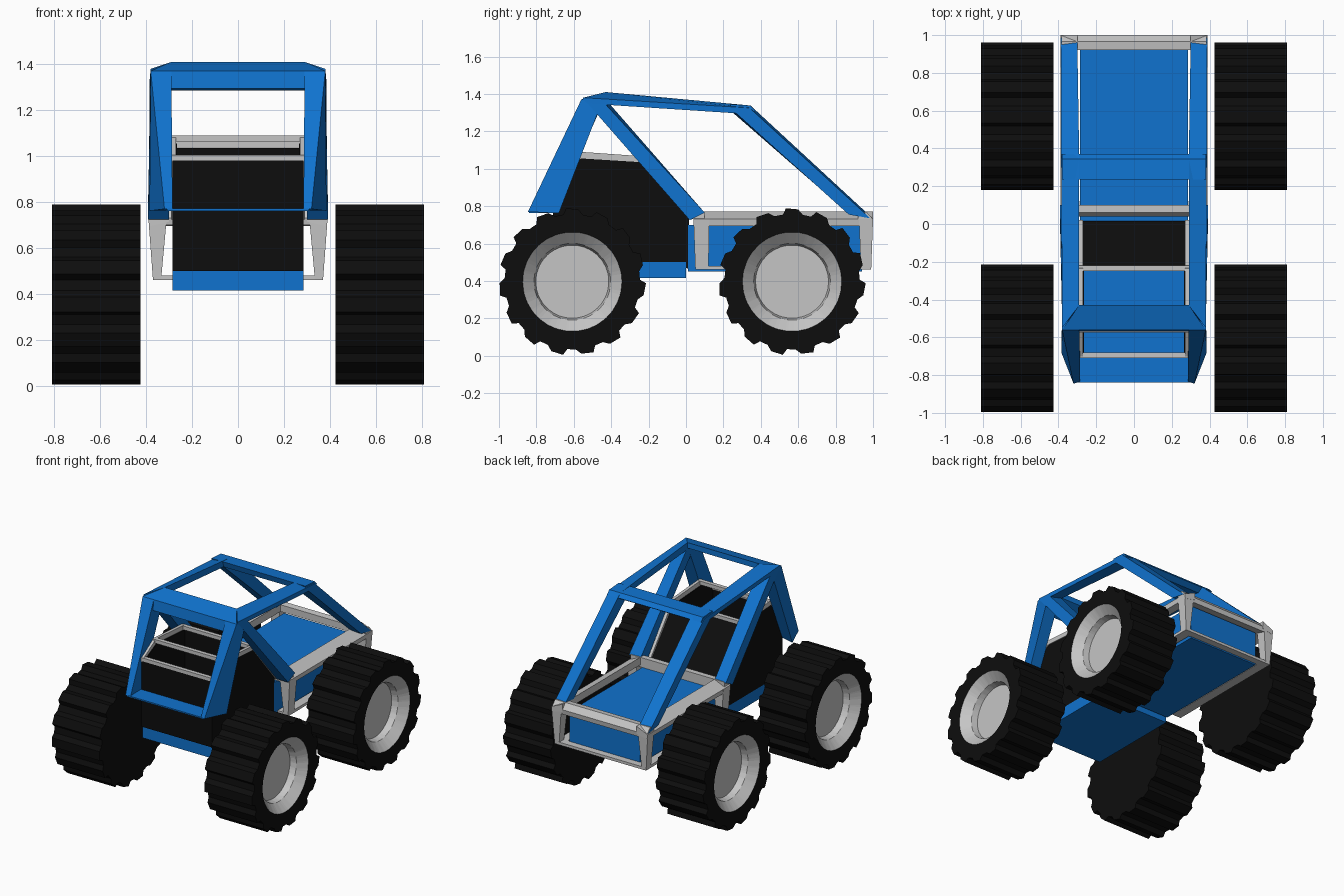
import bpy, bmesh, math
from mathutils import Vector


def material(name, rgb):
    m = bpy.data.materials.new(name)
    m.diffuse_color = (*rgb, 1)
    return m


BLUE = material("blue paint", (0.005, 0.17, 0.62))
GREY = material("light grey", (0.56, 0.56, 0.56))
BLACK = material("black", (0.004, 0.004, 0.004))


def finish(name, bm, *mats):
    bmesh.ops.recalc_face_normals(bm, faces=bm.faces)
    me = bpy.data.meshes.new(name)
    bm.to_mesh(me)
    bm.free()
    for m in mats:
        me.materials.append(m)
    ob = bpy.data.objects.new(name, me)
    bpy.context.collection.objects.link(ob)
    return ob


def loft(name, a, b, mat, mirror=False):
    """Solid between two matching outlines, optionally mirrored in x."""
    bm = bmesh.new()
    for s in ((1, -1) if mirror else (1,)):
        va = [bm.verts.new((p[0] * s, p[1], p[2])) for p in a]
        vb = [bm.verts.new((p[0] * s, p[1], p[2])) for p in b]
        n = len(va)
        bm.faces.new(va)
        bm.faces.new(vb[::-1])
        for i in range(n):
            j = (i + 1) % n
            bm.faces.new((va[i], vb[i], vb[j], va[j]))
    return finish(name, bm, mat)


def prism(name, poly, x0, x1, mat, mirror=False):
    """Side-view outline (y, z) stretched from x0 to x1."""
    return loft(name, [(x0, y, z) for y, z in poly],
                [(x1, y, z) for y, z in poly], mat, mirror)


def box(name, x0, x1, y0, y1, z0, z1, mat, mirror=False):
    return prism(name, [(y0, z0), (y1, z0), (y1, z1), (y0, z1)], x0, x1, mat, mirror)


# wheels: toothed tyre with a recessed grey rim on the outer side
def wheel(name, side, yc, zc=0.396):
    bm = bmesh.new()
    teeth = 15
    angles = []
    for i in range(teeth):
        for f, r in ((-0.2, 0.394), (0.2, 0.388), (0.38, 0.362), (0.68, 0.362)):
            angles.append((math.tau * (i + f) / teeth, r))

    def ring(x, r=None):
        return [bm.verts.new((side * x, yc + (r or t) * math.sin(a), zc + (r or t) * math.cos(a)))
                for a, t in angles]

    rings = [ring(0.425), ring(0.81), ring(0.81, 0.265), ring(0.755, 0.205), ring(0.71, 0.195)]
    n = len(angles)
    bm.faces.new(rings[0])
    bm.faces.new(rings[-1]).material_index = 1
    for k in range(4):
        for i in range(n):
            j = (i + 1) % n
            f = bm.faces.new((rings[k][i], rings[k][j], rings[k + 1][j], rings[k + 1][i]))
            f.material_index = int(k >= 2)
    finish(name, bm, BLACK, GREY)


for side, sn in ((1, "right"), (-1, "left")):
    wheel("front_wheel_" + sn, side, -0.608)
    wheel("back_wheel_" + sn, side, 0.567)

# blue body and cockpit floor
box("body", -0.285, 0.285, 0.01, 0.94, 0.45, 0.70, BLUE)
box("cockpit_floor", -0.285, 0.285, -0.70, 0.0, 0.415, 0.50, BLUE)

# black cockpit tub, open on top
prism("tub_side", [(-0.71, 0.5), (-0.71, 0.98), (-0.56, 1.055), (-0.235, 1.035), (0.015, 0.73),
                   (0.015, 0.465), (-0.09, 0.5)], 0.265, 0.285, BLACK, True)
box("tub_front", -0.285, 0.285, -0.71, -0.69, 0.5, 0.98, BLACK)
prism("tub_back", [(-0.235, 1.035), (0.015, 0.73), (0.015, 0.465), (-0.09, 0.5), (-0.235, 0.5)],
      -0.284, 0.284, BLACK)

# grey rim around the tub opening
for y, z in ((-0.695, 0.99), (-0.56, 1.075), (-0.235, 1.05)):
    box("tub_crossbar", -0.29, 0.29, y - 0.015, y + 0.015, z - 0.012, z + 0.015, GREY)
prism("tub_rim", [(-0.71, 0.975), (-0.71, 1.0), (-0.56, 1.09), (-0.235, 1.067), (0.02, 0.745), (0.02, 0.725),
                  (-0.24, 1.035), (-0.56, 1.055)], 0.27, 0.292, GREY, True)

# grey body frame: chamfered top ring, corner posts, slim bottom ring
sec = [(0.39, 0.73), (0.30, 0.77), (0.30, 0.715), (0.385, 0.695)]
loft("frame_top_side", [(x, 0.04, z) for x, z in sec], [(x, 1.0, z) for x, z in sec], GREY, True)
prism("frame_top_back", [(1.0, 0.73), (0.965, 0.77), (0.92, 0.765), (0.92, 0.715), (0.995, 0.695)],
      -0.385, 0.385, GREY)
prism("frame_top_front", [(0.04, 0.73), (0.06, 0.77), (0.10, 0.77), (0.10, 0.70), (0.045, 0.70)],
      -0.38, 0.38, GREY)
for y0, y1, yb0, yb1 in ((0.04, 0.125, 0.05, 0.12), (0.925, 1.0, 0.935, 0.99)):
    loft("frame_post", [(0.31, y0, 0.73), (0.39, y0, 0.73), (0.39, y1, 0.73), (0.31, y1, 0.73)],
         [(0.335, yb0, 0.46), (0.37, yb0, 0.46), (0.37, yb1, 0.46), (0.335, yb1, 0.46)], GREY, True)
    box("frame_bottom_cross", -0.37, 0.37, yb0, yb1, 0.46, 0.48, GREY)
box("frame_bottom_side", 0.30, 0.37, 0.05, 0.99, 0.46, 0.48, GREY, True)

# blue roll cage
loft("cage_roof_rail",
     [(0.29, -0.43, 1.41), (0.38, -0.55, 1.38), (0.38, -0.55, 1.35), (0.29, -0.45, 1.36)],
     [(0.29, 0.345, 1.338), (0.385, 0.34, 1.325), (0.385, 0.29, 1.295), (0.29, 0.27, 1.30)], BLUE, True)
loft("cage_back_rail",
     [(0.29, 0.345, 1.338), (0.385, 0.34, 1.325), (0.385, 0.27, 1.295), (0.29, 0.25, 1.30)],
     [(0.30, 0.96, 0.77), (0.388, 0.985, 0.735), (0.388, 0.87, 0.755), (0.30, 0.87, 0.76)], BLUE, True)
loft("cage_middle_leg",
     [(0.29, -0.42, 1.36), (0.38, -0.44, 1.355), (0.38, -0.54, 1.365), (0.29, -0.52, 1.36)],
     [(0.30, 0.10, 0.76), (0.392, 0.10, 0.765), (0.392, 0.02, 0.725), (0.30, 0.02, 0.725)], BLUE, True)
loft("cage_front_leg",
     [(0.29, -0.56, 1.37), (0.38, -0.56, 1.37), (0.38, -0.45, 1.355), (0.29, -0.45, 1.34)],
     [(0.285, -0.835, 0.77), (0.32, -0.845, 0.77), (0.385, -0.68, 0.762), (0.29, -0.70, 0.765)], BLUE, True)
# roof cross bars and the thin front foot bar
loft("cage_front_crossbar",
     [(0.38, -0.56, 1.37), (0.29, -0.43, 1.41), (0.29, -0.43, 1.37), (0.30, -0.57, 1.295)],
     [(-0.38, -0.56, 1.37), (-0.29, -0.43, 1.41), (-0.29, -0.43, 1.37), (-0.30, -0.57, 1.295)], BLUE)
prism("cage_back_crossbar", [(0.235, 1.345), (0.345, 1.338), (0.37, 1.31), (0.33, 1.285), (0.25, 1.30)],
      -0.38, 0.38, BLUE)
box("cage_foot_bar", -0.31, 0.31, -0.84, -0.71, 0.762, 0.772, BLUE)
